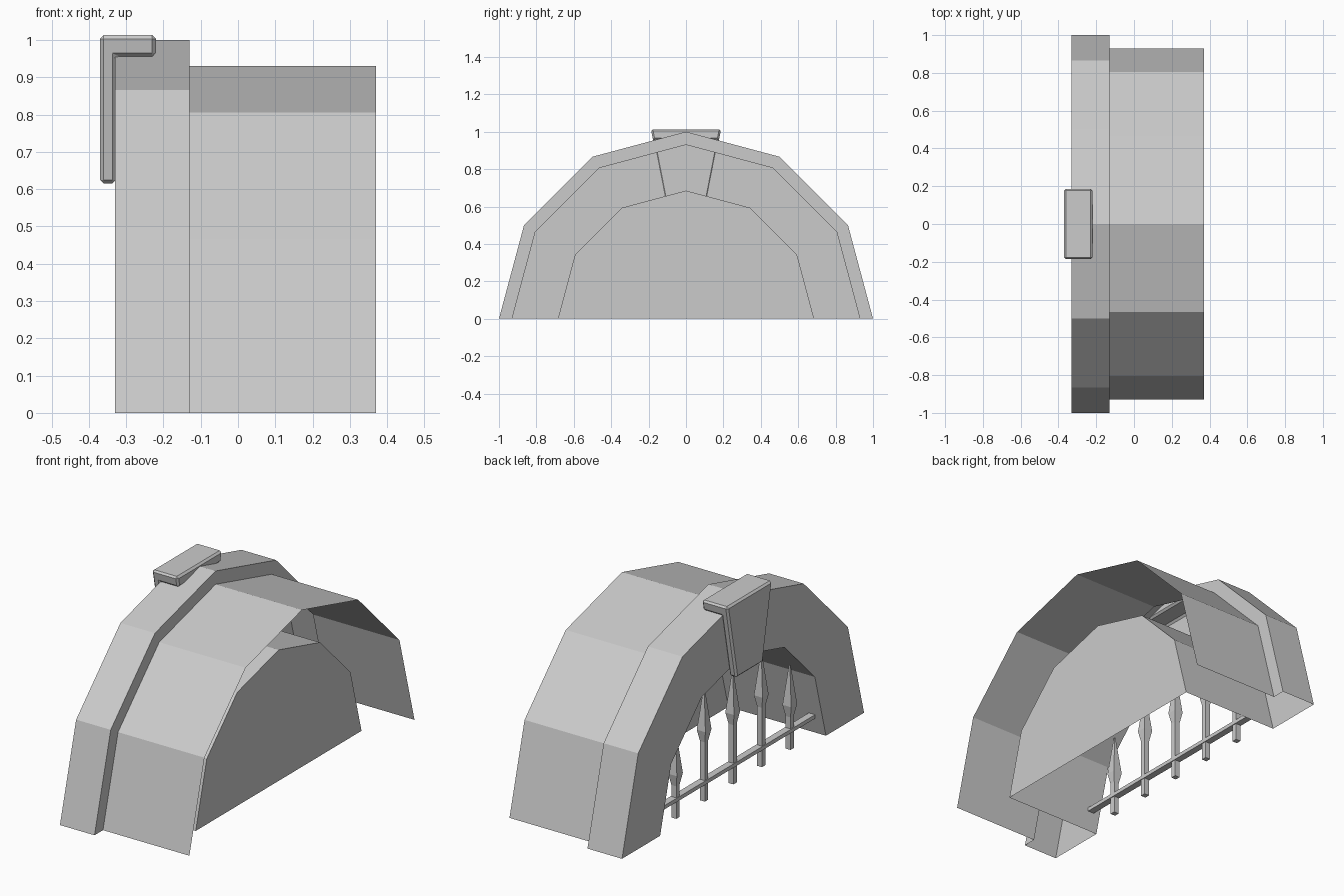
import bpy, bmesh, math

if "Cube" in bpy.data.objects:
    bpy.data.objects.remove(bpy.data.objects["Cube"])


def make(name, verts, faces, bevel=0.0):
    me = bpy.data.meshes.new(name)
    bm = bmesh.new()
    vs = [bm.verts.new(v) for v in verts]
    for f in faces:
        bm.faces.new([vs[i] for i in f])
    bmesh.ops.recalc_face_normals(bm, faces=bm.faces)
    if bevel:
        bmesh.ops.bevel(bm, geom=bm.edges[:], offset=bevel, segments=1, affect='EDGES')
    bm.to_mesh(me)
    bm.free()
    ob = bpy.data.objects.new(name, me)
    bpy.context.collection.objects.link(ob)
    return ob


def ring(x, r):
    # half of a 12-sided circle standing on the ground
    return [(x, r * math.cos(math.pi * i / 6), r * math.sin(math.pi * i / 6)) for i in range(7)]


def arch(name, profile):
    # sweep an open (x, radius) profile over the half circle
    verts = [v for x, r in profile for v in ring(x, r)]
    faces = [(7 * j + i, 7 * j + i + 1, 7 * j + i + 8, 7 * j + i + 7)
             for j in range(len(profile) - 1) for i in range(6)]
    return make(name, verts, faces)


def loft(name, sections):
    # stack square sections (z, half width) at a given centre
    cx, cy, levels = sections
    verts = [(cx + sx * h, cy + sy * h, z) for z, h in levels
             for sx, sy in ((-1, -1), (1, -1), (1, 1), (-1, 1))]
    faces = [(4 * j + i, 4 * j + (i + 1) % 4, 4 * j + 4 + (i + 1) % 4, 4 * j + 4 + i)
             for j in range(len(levels) - 1) for i in range(4)]
    top = 4 * (len(levels) - 1)
    faces += [(3, 2, 1, 0), (top, top + 1, top + 2, top + 3)]
    return make(name, verts, faces)


R_IN, X_BAR = 0.685, -0.27

# Front arch frame, outer vault and inner recess
arch("arch_frame", [(-0.13, 0.93), (-0.13, 1.0), (-0.33, 1.0), (-0.33, R_IN), (-0.13, R_IN)])
arch("outer_vault", [(-0.13, 0.93), (0.37, 0.93)])
arch("inner_recess", [(-0.13, R_IN), (0.235, R_IN)])
make("back_panel", ring(0.235, R_IN), [tuple(range(7))])

# Tapered L-shaped keystone hooked over the arch
prof = [(-0.37, 0.615), (-0.327, 0.615), (-0.327, 0.955),
        (-0.22, 0.955), (-0.22, 1.013), (-0.37, 1.013)]
n = len(prof)
half = lambda z: 0.11 + (z - 0.615) * 0.195
kv = [(x, s * half(z), z) for s in (-1, 1) for x, z in prof]
kf = [tuple(range(n)), tuple(range(2 * n - 1, n - 1, -1))]
kf += [(i, (i + 1) % n, n + (i + 1) % n, n + i) for i in range(n)]
make("keystone", kv, kf, bevel=0.01)

# Spear-headed bars, shorter at the sides
for k in range(-2, 3):
    drop = 0.14 if abs(k) == 2 else 0.0
    loft(f"bar_{k + 3}", (X_BAR, k * 0.236, [
        (0.0, 0.014), (0.31 - drop, 0.014), (0.37 - drop, 0.025), (0.575 - drop, 0.003)]))

# Cross rail
rv = [(X_BAR + sx * 0.018, sy * 0.655, z) for z in (0.09, 0.11)
      for sx, sy in ((-1, -1), (1, -1), (1, 1), (-1, 1))]
make("cross_rail", rv, [(3, 2, 1, 0), (4, 5, 6, 7)] +
     [(i, (i + 1) % 4, 4 + (i + 1) % 4, 4 + i) for i in range(4)])
